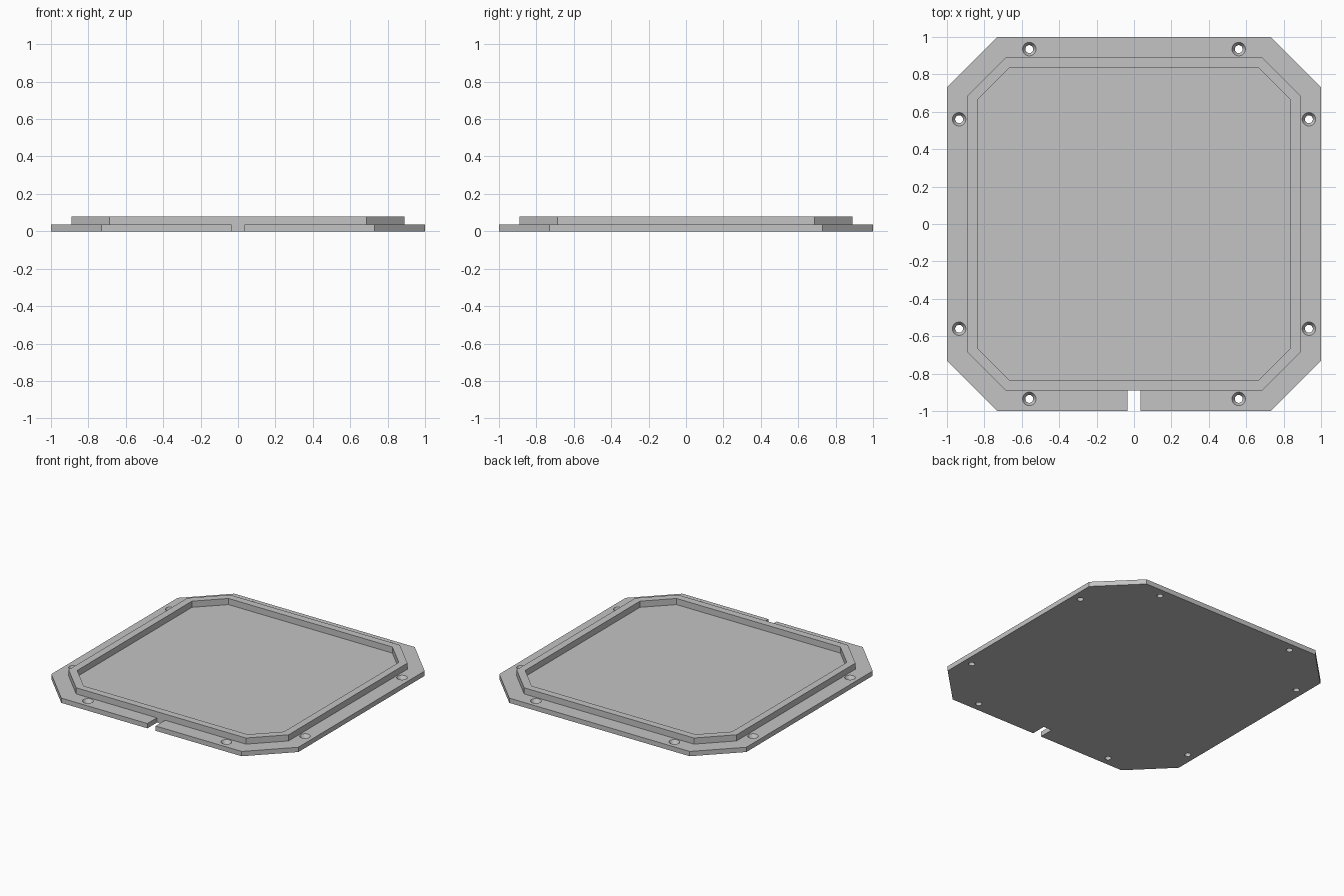
import bpy, bmesh
from mathutils import Matrix

if "Cube" in bpy.data.objects:
    bpy.data.objects.remove(bpy.data.objects["Cube"])

PLATE_TOP, RIM_TOP = 0.035, 0.08

grey = bpy.data.materials.new("light_grey")
grey.diffuse_color = (0.55, 0.55, 0.55, 1)
grey.use_nodes = True
grey.node_tree.nodes["Principled BSDF"].inputs["Base Color"].default_value = grey.diffuse_color


def octagon(half, flat):
    """Square outline with chamfered corners, counter-clockwise."""
    return [(half, -flat), (half, flat), (flat, half), (-flat, half),
            (-half, flat), (-half, -flat), (-flat, -half), (flat, -half)]


def finish(name, bm):
    bmesh.ops.recalc_face_normals(bm, faces=bm.faces)
    mesh = bpy.data.meshes.new(name)
    bm.to_mesh(mesh)
    bm.free()
    mesh.materials.append(grey)
    obj = bpy.data.objects.new(name, mesh)
    bpy.context.collection.objects.link(obj)
    return obj


# Base plate: chamfered square slab
bm = bmesh.new()
bottom = bm.faces.new([bm.verts.new((x, y, 0)) for x, y in octagon(1, 0.73)])
ext = bmesh.ops.extrude_face_region(bm, geom=[bottom], use_keep_orig=True)
top = [g for g in ext["geom"] if isinstance(g, bmesh.types.BMVert)]
bmesh.ops.translate(bm, verts=top, vec=(0, 0, PLATE_TOP))
plate = finish("base_plate", bm)

# Raised rim: square-section ring swept around the chamfered outline
bm = bmesh.new()
outer, inner = octagon(0.89, 0.687), octagon(0.837, 0.663)
loops = [[bm.verts.new((x, y, z)) for x, y in outline] for outline, z in
         ((outer, PLATE_TOP), (outer, RIM_TOP), (inner, RIM_TOP), (inner, PLATE_TOP))]
for k in range(4):
    a, b = loops[k], loops[(k + 1) % 4]
    for i in range(8):
        j = (i + 1) % 8
        bm.faces.new((a[i], a[j], b[j], b[i]))
finish("raised_rim", bm)

# Cutter: front notch
bm = bmesh.new()
bmesh.ops.create_cube(bm, size=1, matrix=Matrix.Translation((0, -0.99, 0))
                      @ Matrix.Diagonal((0.067, 0.2, 0.3, 1)))
cutters = [finish("notch_cutter", bm)]

# Cutters: countersunk screw holes, two along each side
PROFILE = [(-0.02, 0.021), (0.01, 0.021), (PLATE_TOP, 0.036), (0.06, 0.036)]
places = [(sx * a, sy * b) for a, b in ((0.56, 0.935), (0.935, 0.56))
          for sx in (-1, 1) for sy in (-1, 1)]
bm = bmesh.new()
for px, py in places:
    rings = []
    for z, r in PROFILE:
        ring = bmesh.ops.create_circle(bm, segments=32, radius=r,
                                       matrix=Matrix.Translation((px, py, z)))
        rings.append(ring["verts"])
    for a, b in zip(rings, rings[1:]):
        for i in range(32):
            j = (i + 1) % 32
            bm.faces.new((a[i], a[j], b[j], b[i]))
    bm.faces.new(rings[0])
    bm.faces.new(rings[-1])
cutters.append(finish("screw_hole_cutter", bm))

# Cut the plate, then discard the cutters
for cutter in cutters:
    mod = plate.modifiers.new(cutter.name, 'BOOLEAN')
    mod.operation, mod.solver, mod.object = 'DIFFERENCE', 'EXACT', cutter
    cutter.hide_render = True
deps = bpy.context.evaluated_depsgraph_get()
cut_mesh = bpy.data.meshes.new_from_object(plate.evaluated_get(deps))
plate.modifiers.clear()
plate.data = cut_mesh
for cutter in cutters:
    bpy.data.objects.remove(cutter)

# Smooth hole walls, sharp edges elsewhere
bpy.context.view_layer.objects.active = plate
plate.select_set(True)
bpy.ops.object.shade_smooth_by_angle(angle=0.45)
